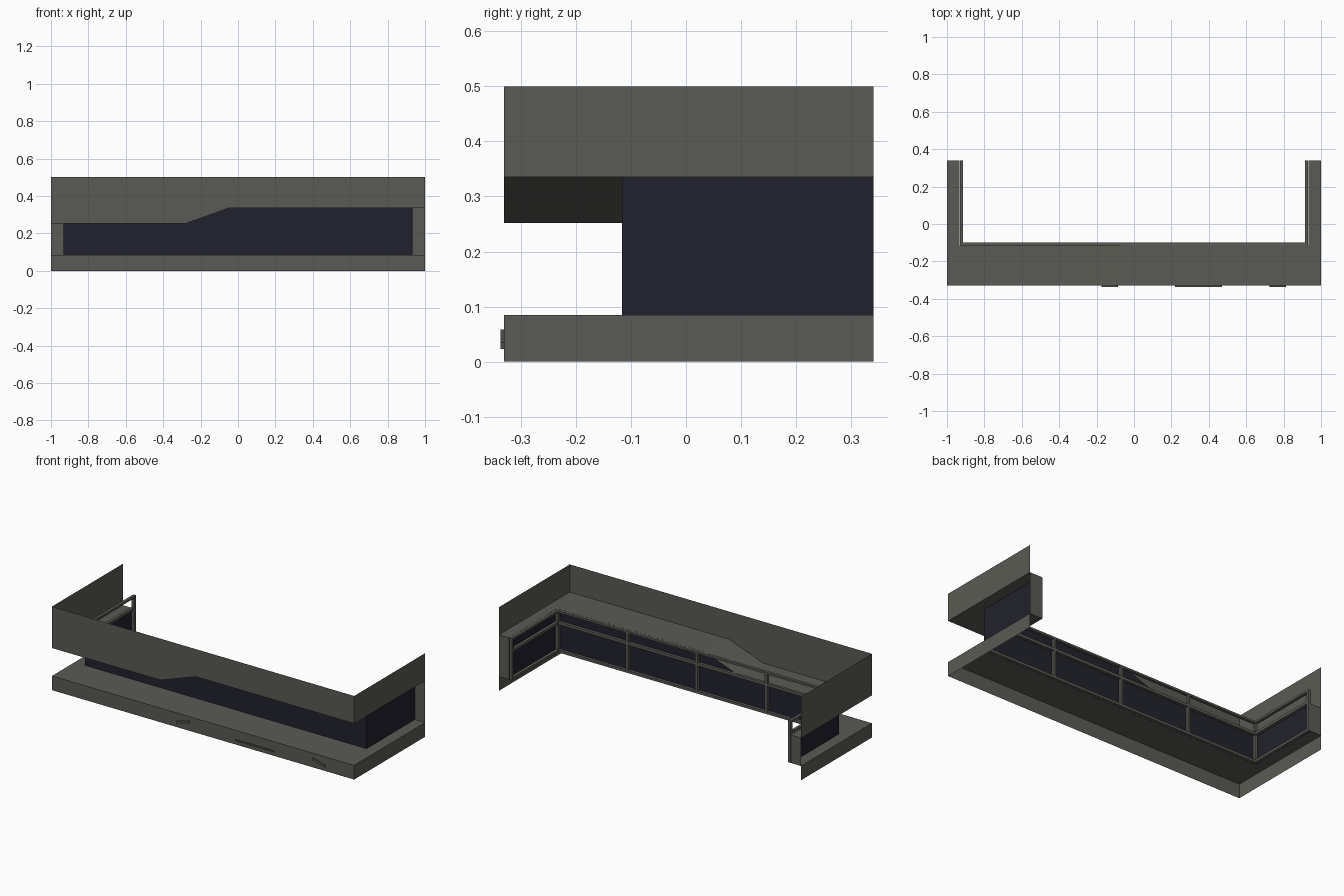
import bpy, bmesh
from mathutils import Vector, Matrix

if "Cube" in bpy.data.objects:
    bpy.data.objects.remove(bpy.data.objects["Cube"])


def material(name, rgb):
    m = bpy.data.materials.new(name)
    m.diffuse_color = (*rgb, 1)
    m.use_nodes = True
    m.node_tree.nodes["Principled BSDF"].inputs["Base Color"].default_value = m.diffuse_color
    return m


GREY = material("warm grey", (0.102, 0.102, 0.089))
NAVY = material("dark navy glass", (0.0155, 0.0155, 0.026))

# Main dimensions
X, F, B = 1.0, -0.33, 0.34          # half width, front, back
GX, GY = 0.932, -0.116              # glass planes
SILL, LOW, HIGH, TOP = 0.085, 0.252, 0.335, 0.5
T = 0.018                           # frame depth
SOFFIT = [(-X, LOW), (-0.28, LOW), (-0.05, HIGH), (X, HIGH)]


def finish(name, bm, mat):
    me = bpy.data.meshes.new(name)
    bm.to_mesh(me)
    bm.free()
    me.materials.append(mat)
    ob = bpy.data.objects.new(name, me)
    bpy.context.collection.objects.link(ob)
    return ob


def sheet(name, polys, mat=GREY):
    """Flat faces, each given as (corner list, outward direction)."""
    bm = bmesh.new()
    for pts, out in polys:
        f = bm.faces.new([bm.verts.new(p) for p in pts])
        f.normal_update()
        if f.normal.dot(Vector(out)) < 0:
            f.normal_flip()
    bmesh.ops.remove_doubles(bm, verts=bm.verts[:], dist=1e-5)
    return finish(name, bm, mat)


def boxes(name, items, mat=GREY):
    bm = bmesh.new()
    for (x0, x1), (y0, y1), (z0, z1) in items:
        m = Matrix.Translation(((x0 + x1) / 2, (y0 + y1) / 2, (z0 + z1) / 2))
        m = m @ Matrix.Diagonal((x1 - x0, y1 - y0, z1 - z0, 1))
        bmesh.ops.create_cube(bm, size=1, matrix=m)
    return finish(name, bm, mat)


def side(x, y0, y1, z0, z1):
    return [(x, y0, z0), (x, y1, z0), (x, y1, z1), (x, y0, z1)]


def flat(x0, x1, y0, y1, z):
    return [(x0, y0, z), (x1, y0, z), (x1, y1, z), (x0, y1, z)]


def front(x0, x1, y, z0, z1):
    return [(x0, y, z0), (x1, y, z0), (x1, y, z1), (x0, y, z1)]


UP, DOWN, FRONT, LEFT, RIGHT = (0, 0, 1), (0, 0, -1), (0, -1, 0), (-1, 0, 0), (1, 0, 0)

# Hollow plinth: outer skirts and ledge
sheet("plinth", [
    (front(-X, X, F, 0, SILL), FRONT),
    (side(-X, F, B, 0, SILL), LEFT),
    (side(X, F, B, 0, SILL), RIGHT),
    (flat(-X, X, F, GY, SILL), UP),
    (flat(-X, -GX, GY, B, SILL), UP),
    (flat(GX, X, GY, B, SILL), UP)])

# Upper fascia, its lower edge follows the stepped soffit
sheet("upper_fascia", [
    ([(x, F, z) for x, z in SOFFIT] + [(X, F, TOP), (-X, F, TOP)], FRONT),
    (side(-X, F, B, LOW, TOP), LEFT),
    (side(X, F, B, HIGH, TOP), RIGHT)])

# Stepped soffit with side returns
strips = [([(a, F, za), (b, F, zb), (b, GY, zb), (a, GY, za)], DOWN)
          for (a, za), (b, zb) in zip(SOFFIT, SOFFIT[1:])]
sheet("soffit", strips + [(flat(-X, -GX, GY, B, LOW), DOWN),
                          (flat(GX, X, GY, B, HIGH), DOWN)])

# Return walls at the back ends
sheet("end_walls", [(front(-X, -GX, B, SILL, LOW), FRONT),
                    (front(GX, X, B, SILL, HIGH), FRONT)])

# Glass, cut off by the soffit line
sheet("glass", [
    ([(-GX, GY, SILL), (GX, GY, SILL), (GX, GY, HIGH), (-0.05, GY, HIGH),
      (-0.28, GY, LOW), (-GX, GY, LOW)], FRONT),
    (side(-GX, GY, B, SILL, LOW), LEFT),
    (side(GX, GY, B, SILL, HIGH), RIGHT)], NAVY)

# Window frame behind the glass: rails and posts
e = 0.001
rails = [(SILL, 0.1), (0.252, 0.268), (0.323, HIGH)]
bars = []
for z in rails:
    bars.append(((-GX + e, GX - e), (GY + e, GY + T), z))
for x in (-GX + 0.009, -0.46, 0, 0.46, GX - 0.009):
    bars.append(((x - 0.008, x + 0.008), (GY + e, GY + T), (SILL, HIGH)))
for s in (-1, 1):
    xs = tuple(sorted((s * (GX - e), s * (GX - T))))
    for z in rails:
        bars.append((xs, (GY + T, B), z))
    bars.append((xs, (B - 0.016, B), (SILL, HIGH)))
boxes("window_frame", bars)

# Small plates on the plinth front: one level bar, two tilted ones
boxes("level_bar", [((0.22, 0.47), (F - 0.007, F), (0.025, 0.032))])
for name, x, tilt in (("left_tilted_bar", -0.13, -0.27), ("right_tilted_bar", 0.768, 0.27)):
    bar = boxes(name, [((-0.044, 0.044), (-0.007, 0), (-0.006, 0.006))])
    bar.location = (x, F, 0.041)
    bar.rotation_euler = (0, tilt, 0)
